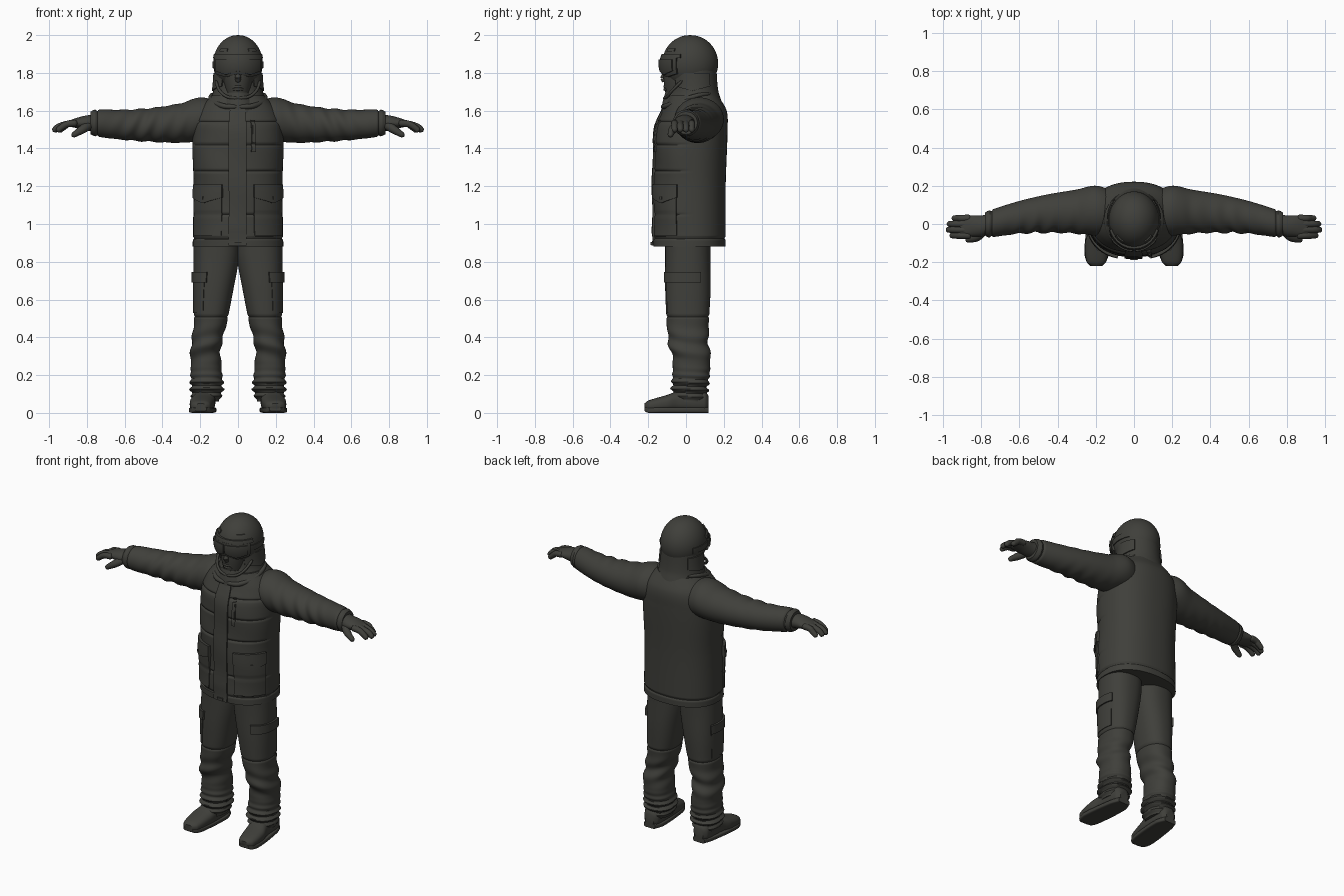
import bpy
from math import sin, cos, pi, tau, exp, sqrt, radians, copysign
from mathutils import Vector

default_cube = bpy.data.objects.get("Cube")
if default_cube:
    bpy.data.objects.remove(default_cube, do_unlink=True)

fabric = bpy.data.materials.new("dark olive grey")
fabric.use_nodes = True
fabric.diffuse_color = (.05, .05, .043, 1)
shader = fabric.node_tree.nodes["Principled BSDF"]
shader.inputs["Base Color"].default_value = fabric.diffuse_color
shader.inputs["Roughness"].default_value = .8


def finish(name, verts, faces, mirror):
    mesh = bpy.data.meshes.new(name)
    mesh.from_pydata([tuple(v) for v in verts], [], faces)
    mesh.materials.append(fabric)
    part = bpy.data.objects.new(name, mesh)
    bpy.context.collection.objects.link(part)
    if mirror:
        part.modifiers.new("Mirror", 'MIRROR')
    bpy.ops.object.select_all(action='DESELECT')
    part.select_set(True)
    bpy.context.view_layer.objects.active = part
    bpy.ops.object.shade_smooth_by_angle(angle=radians(40))


def sample(rows, h):
    """Smooth interpolation of rows, the first column being the position."""
    index = max(k for k in range(len(rows) - 1) if k == 0 or rows[k][0] <= h)
    before, start, end, after = [Vector(rows[min(max(k, 0), len(rows) - 1)])
                                 for k in range(index - 1, index + 3)]
    step = end[0] - start[0]
    t = (h - start[0]) / step
    slope_in = (end - before) * step / (end[0] - before[0])
    slope_out = (after - start) * step / (after[0] - start[0])
    blend = start + (end - start) * t * t * (3 - 2 * t)
    return (blend + slope_in * t * (1 - t) ** 2 - slope_out * t * t * (1 - t))[1:]


def surface(rows, axis='z', power=2, fold=None):
    """Point on a body whose rows are position, centre u, v, radius u, v."""
    def point(h, angle, offset=0):
        u, v, radius_u, radius_v = sample(rows, h)
        if fold:
            offset += fold(h, angle)
        c, s = cos(angle), sin(angle)
        u += (radius_u + offset) * copysign(abs(c) ** (2 / power), c)
        v += (radius_v + offset) * copysign(abs(s) ** (2 / power), s)
        return {'z': (u, v, h), 'x': (h, u, v), 'y': (v, h, u)}[axis]
    point.span = rows[0][0], rows[-1][0]
    return point


def grid_faces(rows, cols, closed):
    faces = []
    for i in range(rows - 1):
        for j in range(cols if closed else cols - 1):
            k = (j + 1) % cols
            faces.append((i * cols + j, i * cols + k, (i + 1) * cols + k, (i + 1) * cols + j))
    return faces


def capped_faces(steps, sides):
    ends = [tuple(reversed(range(sides))), tuple(range(steps * sides, (steps + 1) * sides))]
    return grid_faces(steps + 1, sides, True) + ends


def loft(name, surf, mirror=False, steps=50, sides=48):
    low, high = surf.span
    verts = [surf(low + (high - low) * i / steps, tau * j / sides)
             for i in range(steps + 1) for j in range(sides)]
    finish(name, verts, capped_faces(steps, sides), mirror)


def patch(name, surf, angles, heights, offset, dip=0, mirror=False, cells=20):
    """Raised panel following a surface; its lower edge may come to a point."""
    ramp = [0] + [k / cells for k in range(cells + 1)] + [1]
    last = len(ramp) - 1
    verts = []
    for i, t in enumerate(ramp):
        for j, s in enumerate(ramp):
            rim = i in (0, last) or j in (0, last)
            low = heights[0] - dip * (1 - abs(2 * s - 1))
            angle = radians(angles[0] + (angles[1] - angles[0]) * s)
            verts.append(surf(low + (heights[1] - low) * t, angle, -.006 if rim else offset))
    finish(name, verts, grid_faces(len(ramp), len(ramp), False), mirror)


def tube(name, path, mirror=True, sides=14, steps=24):
    """Round-ended tube through rows of x, y, z, radius."""
    rows = [(i, *row) for i, row in enumerate(path)]
    spine = [sample(rows, (len(path) - 1) * i / steps) for i in range(steps + 1)]
    centres = [Vector(row[:3]) for row in spine]
    verts = []
    for i, centre in enumerate(centres):
        heading = centres[min(i + 1, steps)] - centres[max(i - 1, 0)]
        turn = heading.to_track_quat('Z', 'Y')
        taper = min(1, 5 * (1 - abs(2 * i / steps - 1)) + .03)
        radius = spine[i][3] * sqrt(1 - (1 - taper) ** 2)
        for j in range(sides):
            angle = tau * j / sides
            verts.append(centre + turn @ Vector((radius * cos(angle), radius * sin(angle), 0)))
    finish(name, verts, capped_faces(steps, sides), mirror)


def bump(position, centre, width):
    return exp(-((position - centre) / width) ** 2)


# Jacket body with quilted front and stitched hem
def jacket_fold(z, angle):
    front = sqrt(max(0, -sin(angle)))
    seams = sum(bump(z, seam, .006) for seam in (1.05, 1.28, 1.42, 1.54))
    puff = .003 * sin(22 * z + 3 * cos(angle))
    return front * (puff - .008 * seams) - .008 * bump(z, .925, .005)


jacket = surface([
    (.88, 0, .02, .24, .19), (1.2, 0, .02, .235, .19), (1.5, 0, .03, .24, .19),
    (1.6, 0, .045, .21, .17), (1.68, 0, .04, .14, .13)], power=2.3, fold=jacket_fold)
loft("jacket_body", jacket, steps=150, sides=72)
patch("front_placket", jacket, (-99, -82), (.885, 1.63), .01)
patch("placket_snap_tab", jacket, (-93, -87), (.89, .905), .015)
patch("hip_pocket", jacket, (-72, -18), (.94, 1.17), .008, mirror=True)
patch("hip_pocket_flap", jacket, (-73, -17), (1.14, 1.21), .015, dip=.03, mirror=True)
patch("pocket_snap", jacket, (-46, -42), (1.13, 1.145), .02, mirror=True)
patch("chest_zip_pocket", jacket, (-76, -71), (1.38, 1.55), .009)
patch("chest_zip_pull", jacket, (-75, -72), (1.43, 1.53), .015)


# Sleeves with slanted creases
def sleeve_fold(x, angle):
    strength = bump(x, .5, .12) + bump(x, .3, .06) / 2
    crease = sin(70 * x + 3 * sin(angle)) * strength
    return .003 * crease * (1 - cos(angle)) - .008 * bump(x, .745, .005)


sleeve = surface([
    (.1, .06, 1.55, .11, .1), (.2, .07, 1.555, .13, .115), (.3, .065, 1.535, .115, .105),
    (.45, .055, 1.525, .1, .09), (.6, .035, 1.525, .085, .08), (.76, 0, 1.535, .07, .07),
    (.78, 0, 1.535, .06, .06)], axis='x', fold=sleeve_fold)
loft("sleeve", sleeve, mirror=True, steps=130)

# Gloves
palm = surface([(.75, 0, 1.535, .05, .045), (.8, -.01, 1.535, .055, .04),
                (.85, -.01, 1.535, .055, .028), (.91, -.015, 1.53, .05, .012)], axis='x')
loft("glove_palm", palm, mirror=True)
fingers = {"index_finger": .96, "middle_finger": .98, "ring_finger": .975, "little_finger": .95}
for number, (name, reach) in enumerate(fingers.items()):
    y = .03 * number - .06
    tube(name, [(.85, y, 1.535, .019), (.9, y, 1.53, .018),
                (reach - .03, y, 1.515, .017), (reach, y, 1.49, .014)])
tube("thumb", [(.785, -.035, 1.525, .024), (.825, -.07, 1.5, .022), (.88, -.085, 1.465, .013)])


# Trousers with knee creases and bunched cuffs
def leg_fold(z, angle):
    cuff = .009 * sin(165 * z + sin(angle)) * bump(z, .13, .065)
    knee = .007 * sin(60 * z + 2 * sin(angle + 1)) * bump(z, .36, .08)
    return cuff + knee - .006 * bump(z, .51, .005)


leg = surface([
    (.06, .17, .02, .07, .085), (.12, .165, .02, .085, .095), (.28, .17, .03, .08, .1),
    (.36, .17, .015, .08, .105), (.45, .15, .01, .085, .11), (.65, .13, .01, .105, .12),
    (.82, .115, .01, .12, .12), (.92, .115, .01, .12, .12)], power=2.3, fold=leg_fold)
loft("trouser_leg", leg, mirror=True, steps=140)
patch("thigh_pocket", leg, (-65, 25), (.53, .7), .004, mirror=True)
patch("thigh_pocket_flap", leg, (-72, 28), (.69, .745), .012, mirror=True)

# Boots with soles
boot = surface([
    (-.22, .035, .197, .015, .025), (-.2, .035, .197, .03, .05), (-.1, .05, .19, .045, .065),
    (-.04, .06, .18, .055, .06), (.1, .06, .175, .055, .05), (.12, .055, .175, .035, .03)],
    axis='y', power=2.5)
loft("boot_upper", boot, mirror=True)
sole = surface([
    (-.22, .02, .197, .01, .03), (-.2, .015, .197, .015, .05), (-.14, .015, .194, .015, .066),
    (.06, .015, .175, .015, .06), (.12, .015, .175, .015, .04)], axis='y', power=5)
loft("boot_sole", sole, mirror=True)

# Hood, collar and its rolled rim
hood = surface([(1.57, 0, .035, .18, .165), (1.64, 0, .04, .15, .15),
                (1.71, 0, .045, .13, .125), (1.84, 0, .04, .12, .12)])
loft("hood", hood)
loft("collar", surface([(1.58, 0, -.02, .13, .115), (1.64, 0, -.02, .095, .105),
                        (1.695, 0, -.02, .07, .09)]))
tube("hood_rim", [(0, -.125, 1.62, .012), (.08, -.105, 1.625, .014), (.135, -.03, 1.65, .014),
                  (.14, .06, 1.68, .012), (.1, .13, 1.69, .008)])

# Face
loft("face", surface([(1.64, 0, -.03, .045, .06), (1.7, 0, -.03, .065, .08),
                      (1.8, 0, -.03, .085, .09), (1.87, 0, -.02, .09, .09)]))
tube("nose", [(0, -.1, 1.81, .012), (0, -.12, 1.775, .015), (0, -.11, 1.755, .014)], mirror=False)
for name, z in (("upper_lip", 1.727), ("lower_lip", 1.713)):
    tube(name, [(-.03, -.1, z, .006), (0, -.112, z, .008), (.03, -.1, z, .006)], mirror=False)

# Helmet shell as a squashed dome, with goggles and straps
latitudes = [pi * k / 36 for k in range(-10, 19)]
helmet = surface([(1.85 + .15 * sin(t), 0, .022, .001 + .13 * cos(t), .001 + .147 * cos(t))
                  for t in latitudes])
loft("helmet_shell", helmet, steps=90)
patch("helmet_brim", helmet, (-160, -20), (1.88, 1.9), .012)
patch("helmet_vent", helmet, (-62, -38), (1.913, 1.93), .007, mirror=True)
patch("goggle_strap", helmet, (-30, 30), (1.825, 1.86), .005, mirror=True)
patch("goggle_frame", helmet, (-91, -28), (1.795, 1.88), .013, dip=.018, mirror=True)
patch("goggle_lens", helmet, (-88, -36), (1.81, 1.87), .02, dip=.02, mirror=True)
patch("ear_guard", hood, (-50, 40), (1.73, 1.8), .008, dip=.025, mirror=True)
tube("chin_strap", [(.118, -.02, 1.76, .008), (.1, -.07, 1.71, .008), (.06, -.1, 1.675, .008),
                    (0, -.118, 1.665, .008)])
